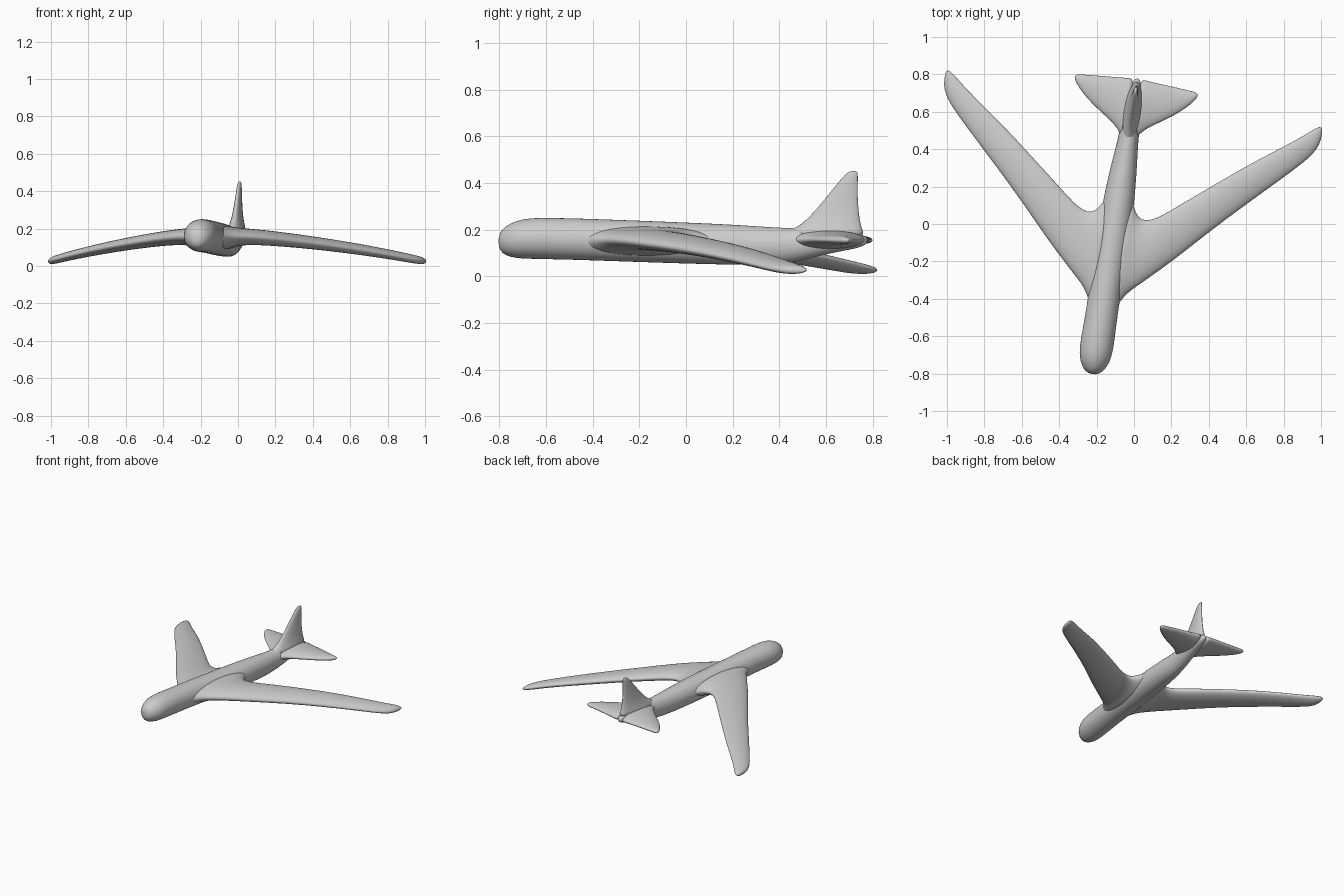
import bpy, bmesh, math

cube = bpy.data.objects.get("Cube")
if cube:
    bpy.data.objects.remove(cube, do_unlink=True)

# One plain grey for the whole aircraft
grey = bpy.data.materials.new("plain grey")
grey.use_nodes = True
grey.diffuse_color = (0.6, 0.6, 0.6, 1)
grey.node_tree.nodes["Principled BSDF"].inputs["Base Color"].default_value = (0.6, 0.6, 0.6, 1)

YAW = math.radians(-8.64)   # the whole aircraft is turned slightly
OFFSET = (-0.1, 0, 0)
SIDES = 20


def loft(name, rings, mirror=False):
    """Skin a list of vertex rings, cap both ends and smooth the result."""
    bm = bmesh.new()
    loops = [[bm.verts.new(p) for p in ring] for ring in rings]
    for a, b in zip(loops, loops[1:]):
        for i in range(SIDES):
            j = (i + 1) % SIDES
            bm.faces.new((a[i], a[j], b[j], b[i]))
    bm.faces.new(loops[0][::-1])
    bm.faces.new(loops[-1])
    bmesh.ops.recalc_face_normals(bm, faces=bm.faces)
    mesh = bpy.data.meshes.new(name)
    bm.to_mesh(mesh)
    bm.free()
    mesh.shade_smooth()
    mesh.materials.append(grey)
    obj = bpy.data.objects.new(name, mesh)
    bpy.context.collection.objects.link(obj)
    obj.location = OFFSET
    obj.rotation_euler.z = YAW
    if mirror:
        obj.modifiers.new("Mirror", 'MIRROR').use_mirror_merge = False
    sub = obj.modifiers.new("Subdivision", 'SUBSURF')
    sub.levels = sub.render_levels = 1
    return obj


def oval(half_a, half_b):
    """Points of an ellipse as (a, b) pairs."""
    return [(half_a * math.cos(2 * math.pi * i / SIDES),
             half_b * math.sin(2 * math.pi * i / SIDES)) for i in range(SIDES)]


# Fuselage: y, half width, centre height, half height
body = [(-0.812, 0.012, 0.150, 0.015), (-0.805, 0.036, 0.150, 0.042),
        (-0.782, 0.060, 0.152, 0.064), (-0.74, 0.081, 0.158, 0.081),
        (-0.68, 0.092, 0.163, 0.089), (-0.58, 0.089, 0.162, 0.090),
        (-0.45, 0.086, 0.159, 0.090), (-0.2, 0.088, 0.150, 0.090),
        (0.05, 0.088, 0.141, 0.089), (0.2, 0.079, 0.136, 0.087),
        (0.32, 0.070, 0.131, 0.084), (0.43, 0.057, 0.130, 0.078),
        (0.52, 0.053, 0.139, 0.067), (0.62, 0.047, 0.151, 0.053),
        (0.72, 0.036, 0.153, 0.038), (0.77, 0.022, 0.153, 0.024),
        (0.787, 0.008, 0.153, 0.010)]
loft("fuselage", [[(a, y, zc + b) for a, b in oval(hw, hh)] for y, hw, zc, hh in body])


def surface_rings(stations):
    """Rings across x from: x, leading y, trailing y, centre height, thickness."""
    return [[(x, (le + te) / 2 + a, zc + b) for a, b in oval((te - le) / 2, th / 2)]
            for x, le, te, zc, th in stations]


# Swept wings, flared where they meet the fuselage
wing = [(0.03, -0.50, 0.18, 0.150, 0.140), (0.075, -0.44, 0.13, 0.152, 0.125),
        (0.10, -0.385, 0.075, 0.155, 0.108), (0.135, -0.34, 0.043, 0.156, 0.096),
        (0.18, -0.30, 0.050, 0.156, 0.088), (0.23, -0.25, 0.075, 0.153, 0.084),
        (0.33, -0.155, 0.158, 0.144, 0.078), (0.50, 0.030, 0.295, 0.122, 0.069),
        (0.68, 0.212, 0.440, 0.094, 0.061), (0.85, 0.378, 0.560, 0.062, 0.052),
        (0.95, 0.480, 0.640, 0.040, 0.047), (0.99, 0.530, 0.675, 0.031, 0.043),
        (1.012, 0.575, 0.680, 0.026, 0.032), (1.020, 0.615, 0.668, 0.025, 0.014)]
loft("wings", surface_rings(wing), mirror=True)

# Tailplane
tailplane = [(0.01, 0.43, 0.790, 0.157, 0.090), (0.045, 0.475, 0.785, 0.157, 0.076),
             (0.08, 0.525, 0.781, 0.157, 0.064), (0.165, 0.578, 0.775, 0.157, 0.050),
             (0.25, 0.640, 0.768, 0.156, 0.040), (0.30, 0.690, 0.764, 0.155, 0.033),
             (0.323, 0.720, 0.760, 0.155, 0.024), (0.332, 0.737, 0.752, 0.155, 0.010)]
loft("tailplane", surface_rings(tailplane), mirror=True)

# Fin: height, leading y, trailing y, thickness
fin = [(0.165, 0.40, 0.785, 0.100), (0.195, 0.445, 0.768, 0.092),
       (0.22, 0.495, 0.760, 0.074), (0.26, 0.540, 0.752, 0.054),
       (0.32, 0.592, 0.746, 0.040), (0.38, 0.642, 0.745, 0.031),
       (0.42, 0.674, 0.746, 0.026), (0.443, 0.697, 0.745, 0.020),
       (0.452, 0.714, 0.740, 0.008)]
loft("tail_fin", [[(b, (le + te) / 2 + a, z) for a, b in oval((te - le) / 2, th / 2)]
                  for z, le, te, th in fin])
